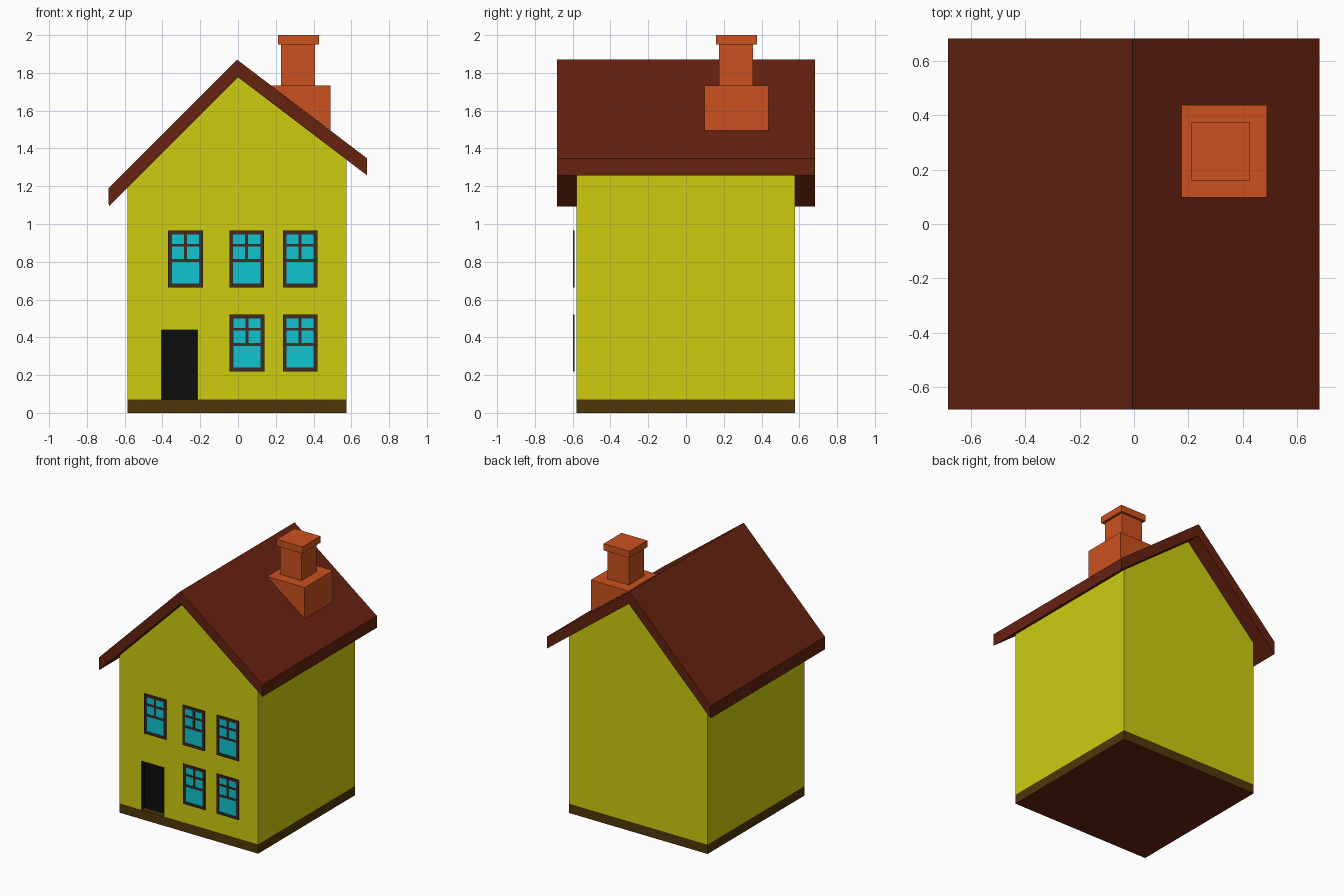
import bpy, bmesh

if "Cube" in bpy.data.objects:
    bpy.data.objects.remove(bpy.data.objects["Cube"])


def material(name, rgb):
    m = bpy.data.materials.new(name)
    m.diffuse_color = (*rgb, 1)
    m.use_nodes = True
    m.node_tree.nodes["Principled BSDF"].inputs["Base Color"].default_value = m.diffuse_color
    return m


WALL = material("yellow wall", (0.61, 0.61, 0.005))
ROOF = material("dark red roof", (0.132, 0.016, 0.005))
BRICK = material("orange brick", (0.60, 0.083, 0.014))
BASE = material("brown plinth", (0.081, 0.037, 0.003))
GLASS = material("cyan glass", (0.005, 0.56, 0.63))
FRAME = material("brown frame", (0.05, 0.024, 0.018))
DOOR = material("black door", (0.004, 0.004, 0.004))


def finish(name, bm, *mats):
    bmesh.ops.recalc_face_normals(bm, faces=bm.faces[:])
    me = bpy.data.meshes.new(name)
    bm.to_mesh(me)
    bm.free()
    for m in mats:
        me.materials.append(m)
    ob = bpy.data.objects.new(name, me)
    bpy.context.collection.objects.link(ob)
    return ob


def add_prism(bm, profile, y0, y1):
    """Extrude an x-z profile from y0 to y1."""
    face = bm.faces.new([bm.verts.new((x, y0, z)) for x, z in profile])
    geom = bmesh.ops.extrude_face_region(bm, geom=[face], use_keep_orig=True)["geom"]
    bmesh.ops.translate(bm, vec=(0, y1 - y0, 0),
                        verts=[v for v in geom if isinstance(v, bmesh.types.BMVert)])


def rect(x0, x1, z0, z1):
    return [(x0, z0), (x1, z0), (x1, z1), (x0, z1)]


def prism(name, profile, y0, y1, *mats):
    bm = bmesh.new()
    add_prism(bm, profile, y0, y1)
    return finish(name, bm, *mats)


# Plinth, with a red underside
plinth = prism("plinth", rect(-0.586, 0.575, 0, 0.07), -0.58, 0.578, BASE, ROOF)
for p in plinth.data.polygons:
    if p.normal.z < -0.5:
        p.material_index = 1

# Gabled walls
walls = prism("walls", [(-0.586, 0.07), (0.575, 0.07), (0.575, 1.34), (0, 1.777), (-0.586, 1.19)],
              -0.58, 0.578, WALL, DOOR)

# Door recess cut into the front wall
cutter = prism("door_cutter", rect(-0.404, -0.214, 0.05, 0.44), -0.7, -0.54, DOOR)
cutter.hide_render = True
cutter.hide_viewport = False
cutter.display_type = 'WIRE'
cut = walls.modifiers.new("door recess", 'BOOLEAN')
cut.operation = 'DIFFERENCE'
cut.solver = 'EXACT'
cut.material_mode = 'TRANSFER'
cut.object = cutter

# Uneven overhanging roof
prism("roof", [(-0.686, 1.188), (-0.684, 1.093), (0, 1.777), (0.684, 1.257),
               (0.684, 1.347), (-0.005, 1.87)], -0.684, 0.684, ROOF)

# Chimney: wedge base on the slope, stack and cap
prism("chimney_base", [(0.175, 1.733), (0.49, 1.495), (0.49, 1.733)], 0.098, 0.438, BRICK)
prism("chimney_stack", rect(0.228, 0.408, 1.72, 1.955), 0.176, 0.356, BRICK)
prism("chimney_cap", rect(0.212, 0.428, 1.95, 2.0), 0.16, 0.375, BRICK)


# Sash windows: glass plate, frame and glazing bars
def window(name, x0, top):
    x1, bottom, b = x0 + 0.184, top - 0.3, 0.02
    xm = (x0 + x1) / 2
    bm = bmesh.new()
    for bar in (rect(x0, x0 + b, bottom, top), rect(x1 - b, x1, bottom, top),
                rect(x0 + b, x1 - b, top - b, top), rect(x0 + b, x1 - b, bottom, bottom + b),
                rect(x0 + b, x1 - b, top - 0.165, top - 0.15),
                rect(x0 + b, x1 - b, top - 0.084, top - 0.07),
                rect(xm - 0.008, xm + 0.008, top - 0.15, top - b)):
        add_prism(bm, bar, -0.598, -0.589)
    finish(name + "_frame", bm, FRAME)
    prism(name + "_glass", rect(x0 + 0.01, x1 - 0.01, bottom + 0.01, top - 0.01),
          -0.594, -0.590, GLASS)


for i, (x, top) in enumerate([(-0.37, 0.965), (-0.046, 0.965), (0.237, 0.965),
                              (-0.044, 0.52), (0.237, 0.52)]):
    window(f"window_{i + 1}", x, top)
